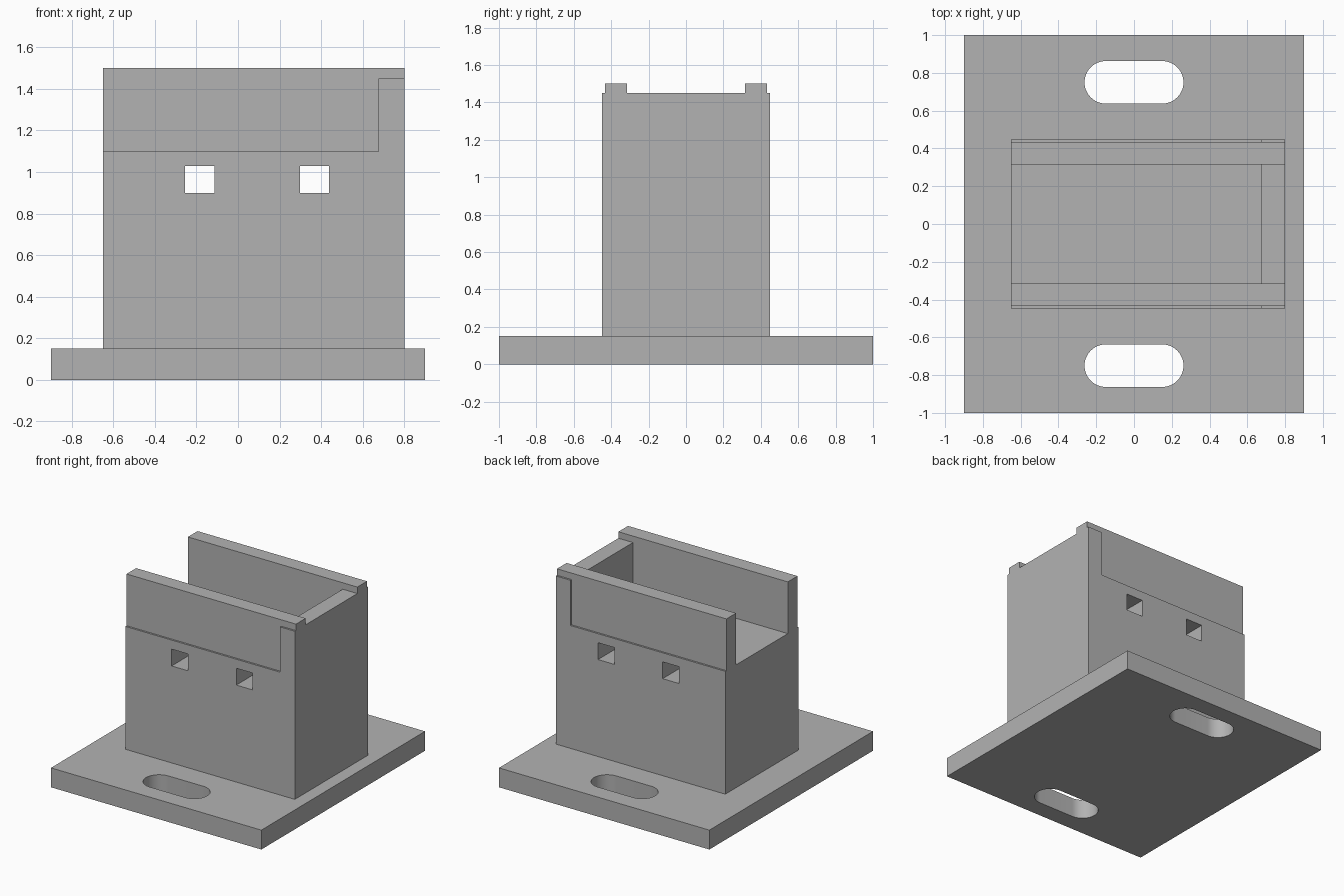
import bpy
import bmesh
from math import pi, sin, cos

old = bpy.data.objects.get("Cube")
if old:
    bpy.data.objects.remove(old, do_unlink=True)

grey = bpy.data.materials.new("plain grey")
grey.use_nodes = True
grey.diffuse_color = (0.45, 0.45, 0.45, 1)
grey.node_tree.nodes["Principled BSDF"].inputs["Base Color"].default_value = grey.diffuse_color


def prism(name, outline, z0, z1):
    """Extrude a flat xy outline from z0 up to z1."""
    bm = bmesh.new()
    face = bm.faces.new([bm.verts.new((x, y, z0)) for x, y in outline])
    top = bmesh.ops.extrude_face_region(bm, geom=[face])["geom"]
    moved = [g for g in top if isinstance(g, bmesh.types.BMVert)]
    bmesh.ops.translate(bm, verts=moved, vec=(0, 0, z1 - z0))
    bmesh.ops.recalc_face_normals(bm, faces=bm.faces)
    mesh = bpy.data.meshes.new(name)
    bm.to_mesh(mesh)
    bm.free()
    mesh.materials.append(grey)
    obj = bpy.data.objects.new(name, mesh)
    bpy.context.collection.objects.link(obj)
    return obj


def box(name, x0, x1, y0, y1, z0, z1):
    return prism(name, [(x0, y0), (x1, y0), (x1, y1), (x0, y1)], z0, z1)


def cut(target, cutter):
    """Subtract the cutter and throw it away."""
    mod = target.modifiers.new("cut", "BOOLEAN")
    mod.operation = "DIFFERENCE"
    mod.solver = "EXACT"
    mod.object = cutter
    bpy.context.view_layer.objects.active = target
    bpy.ops.object.modifier_apply(modifier=mod.name)
    bpy.data.objects.remove(cutter, do_unlink=True)


def slot_outline(cy, half, r, steps=24):
    """Rounded slot lying along x."""
    pts = []
    for side, start in ((1, -pi / 2), (-1, pi / 2)):
        for i in range(steps + 1):
            a = start + pi * i / steps
            pts.append((side * (half - r) + r * cos(a), cy + r * sin(a)))
    return pts


# Base plate with a mounting slot at each end
BASE = 0.15
base = box("base_plate", -0.9, 0.9, -1, 1, 0, BASE)
for s in (-1, 1):
    cut(base, prism("slot", slot_outline(s * 0.75, 0.262, 0.1125), -0.1, 0.3))

# Block that carries the channel
X0, X1, WALL_X = -0.65, 0.8, 0.675
OUT, RAIL, IN = 0.448, 0.434, 0.316
FLOOR, END_TOP, TOP = 1.1, 1.45, 1.5
body = box("channel_block", X0, X1, -OUT, OUT, BASE, TOP)

# Channel open at one end, and the lowered end wall
cut(body, box("channel", X0 - 1, WALL_X, -IN, IN, FLOOR, TOP + 1))
cut(body, box("end_notch", WALL_X - 0.1, X1 + 1, -IN, IN, END_TOP, TOP + 1))

# Thin outer steps along both rails
for s in (-1, 1):
    y0, y1 = sorted((s * RAIL, s * (OUT + 1)))
    cut(body, box("rail_step", X0 - 1, WALL_X, y0, y1, FLOOR, TOP + 1))
    cut(body, box("corner_step", WALL_X - 0.1, X1 + 1, y0, y1, END_TOP, TOP + 1))

# Square holes right through the block
for x in (-0.184, 0.369):
    cut(body, box("hole", x - 0.07, x + 0.07, -1, 1, 0.9, 1.03))

# Smooth slot ends, sharp edges elsewhere
bpy.ops.object.select_all(action="DESELECT")
base.select_set(True)
bpy.context.view_layer.objects.active = base
bpy.ops.object.shade_smooth_by_angle(angle=pi / 6)
